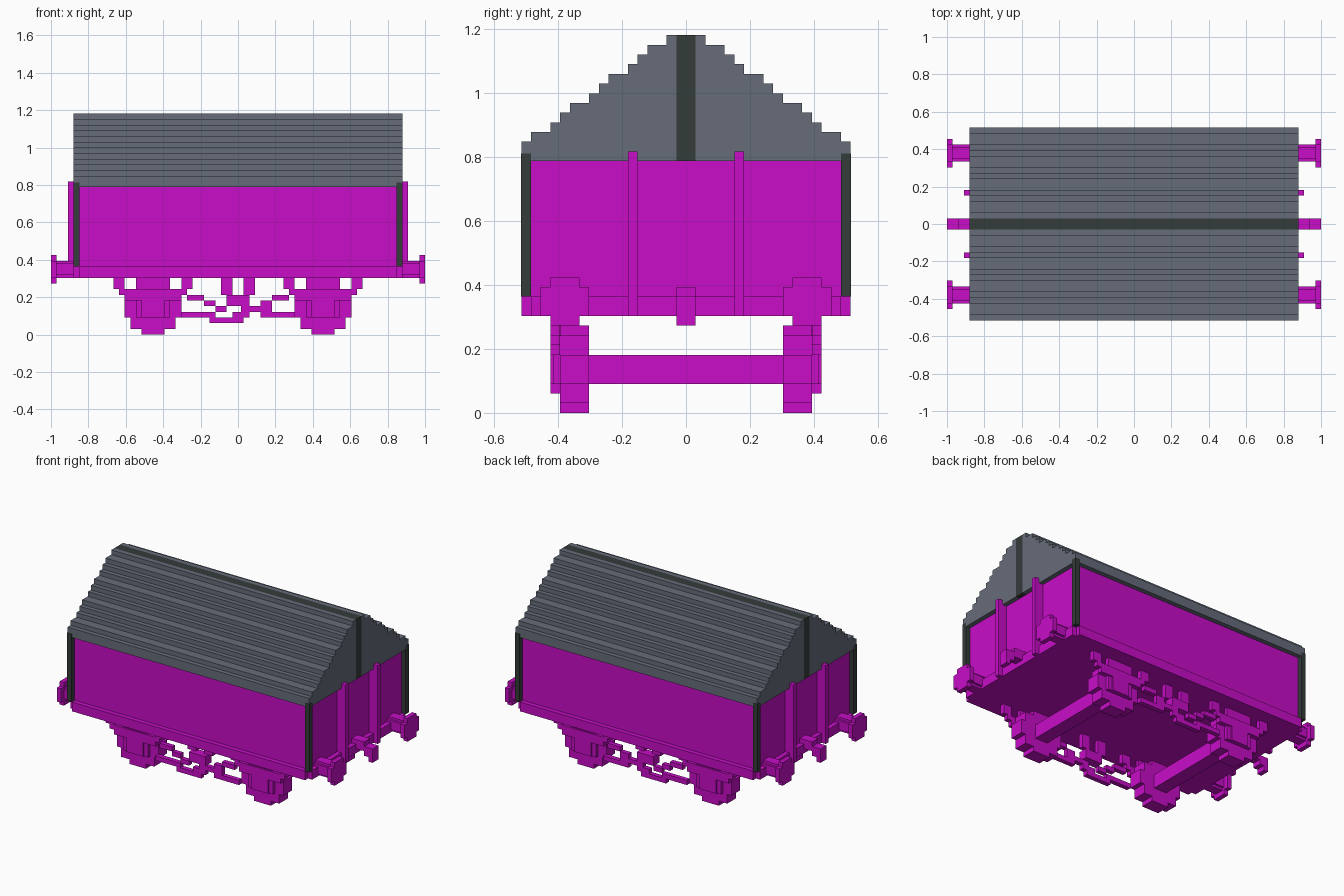
import bpy, bmesh
from mathutils import Vector

if "Cube" in bpy.data.objects:
    bpy.data.objects.remove(bpy.data.objects["Cube"])

U = 1 / 33  # one block of the model's grid


def material(name, rgb):
    m = bpy.data.materials.new(name)
    m.use_nodes = True
    m.diffuse_color = (*rgb, 1)
    m.node_tree.nodes["Principled BSDF"].inputs["Base Color"].default_value = (*rgb, 1)
    return m


MAGENTA = material("magenta paint", (0.578, 0.004, 0.578))
GREY = material("roof grey", (0.133, 0.150, 0.195))
DARK = material("dark iron", (0.034, 0.045, 0.042))


def part(name, mat, boxes, flip_x=False, flip_y=False):
    """One object from boxes (x0, x1, y0, y1, z0, z1) in grid units, optionally mirrored."""
    bm = bmesh.new()
    for x0, x1, y0, y1, z0, z1 in boxes:
        for sx in ((1, -1) if flip_x else (1,)):
            for sy in ((1, -1) if flip_y else (1,)):
                verts = bmesh.ops.create_cube(bm, size=1)["verts"]
                mid = Vector(((x0 + x1) / 2 * sx, (y0 + y1) / 2 * sy, (z0 + z1) / 2))
                for v in verts:
                    v.co = Vector((v.co.x * (x1 - x0), v.co.y * (y1 - y0),
                                   v.co.z * (z1 - z0))) + mid
                    v.co *= U
    mesh = bpy.data.meshes.new(name)
    bm.to_mesh(mesh)
    bm.free()
    mesh.materials.append(mat)
    obj = bpy.data.objects.new(name, mesh)
    bpy.context.collection.objects.link(obj)
    return obj


def stepped_half(name, mat, outline, x):
    """Extrude a (y, z) outline along x, with a mirrored copy across the middle."""
    bm = bmesh.new()
    face = bm.faces.new([bm.verts.new((-x * U, y * U, z * U)) for y, z in outline])
    new = bmesh.ops.extrude_face_region(bm, geom=[face])["geom"]
    bmesh.ops.translate(bm, vec=(2 * x * U, 0, 0),
                        verts=[g for g in new if isinstance(g, bmesh.types.BMVert)])
    bmesh.ops.recalc_face_normals(bm, faces=bm.faces)
    mesh = bpy.data.meshes.new(name)
    bm.to_mesh(mesh)
    bm.free()
    mesh.materials.append(mat)
    obj = bpy.data.objects.new(name, mesh)
    bpy.context.collection.objects.link(obj)
    mirror = obj.modifiers.new("mirror", "MIRROR")
    mirror.use_axis = (False, True, False)
    mirror.use_mirror_merge = False


# Stepped roof slopes either side of the ridge
steps = [17, 16, 14, 13, 12, 10, 9, 8, 6, 5, 4, 2]
outline = [(1, 26), (17, 26)]
for i, half in enumerate(steps):
    if i:
        outline.append((half, 27 + i))
    outline.append((half, 28 + i))
outline.append((1, 39))
stepped_half("roof_slopes", GREY, outline, 29)
part("roof_ridge", DARK, [(-29, 29, -1, 1, 26, 39)])

# Body, floor and corner posts
part("body", MAGENTA, [(-28, 28, -16, 16, 12, 26)])
part("floor_frame", MAGENTA, [(-29, 29, -16, 16, 10, 12), (-28, 28, -17, 17, 10, 12)])
part("corner_posts", DARK, [(28, 29.06, 16, 17.06, 12, 26.8)], True, True)
part("end_stanchions", MAGENTA, [(28, 30, 5, 6, 10, 27)], True, True)

# Buffers and couplings
part("buffers", MAGENTA, [
    (28, 32, 11, 14, 10.5, 12.5), (28, 32, 11.5, 13.5, 10, 13),
    (32, 33, 10, 15, 10, 13), (32, 33, 11, 14, 9, 14)], True, True)
part("couplings", MAGENTA, [
    (28, 31, -1, 1, 11, 13), (31, 32, -1, 1, 10, 12), (32, 33, -1, 1, 9, 12)], True)

# Wheels and axles
C = 15
rows = [(0, 1, 2), (1, 3, 4), (3, 6, 5), (6, 8, 4), (8, 9, 2)]
part("wheels", MAGENTA, [(C - h, C + h, 10, 13, a, b) for a, b, h in rows], True, True)
part("axles", MAGENTA, [(C - 1.5, C + 1.5, -10, 10, 3, 6)], True)

# Axle guards, leaf springs, shackles and axle boxes
part("axle_guards", MAGENTA, [(C - 3, C + 3, 12.9, 13.7, 3, 10)], True, True)
part("leaf_springs", MAGENTA, [
    (C - 6, C + 6, 13, 14, 7, 8), (C - 5, C + 5, 13, 14, 6, 7),
    (C - 7, C - 5, 13, 14, 8, 10), (C + 5, C + 7, 13, 14, 8, 10)], True, True)
part("axle_boxes", MAGENTA, [(C - 2, C + 2, 13, 14, 3, 6)], True, True)

# Brake rigging between the wheels
part("brake_rigging", MAGENTA, [
    (6, 9, 13, 14, 6, 7), (4, 6, 13, 14, 5, 6), (2, 6, 13, 14, 4, 5),
    (4, 10, 13, 14, 3, 4), (-9, -6, 13, 14, 6, 7), (-6, -4, 13, 14, 5, 6),
    (-4, -2, 13, 14, 4, 5), (-10, -4, 13, 14, 3, 4), (-5, 1, 13, 14, 2, 3),
    (-2, 2, 12, 14, 5, 7), (-1, 2, 13, 14, 3, 4), (0.5, 2, 13, 14, 4, 5)],
    False, True)
part("brake_hangers", MAGENTA, [(1, 3, 12, 13, 7, 10)], True, True)
